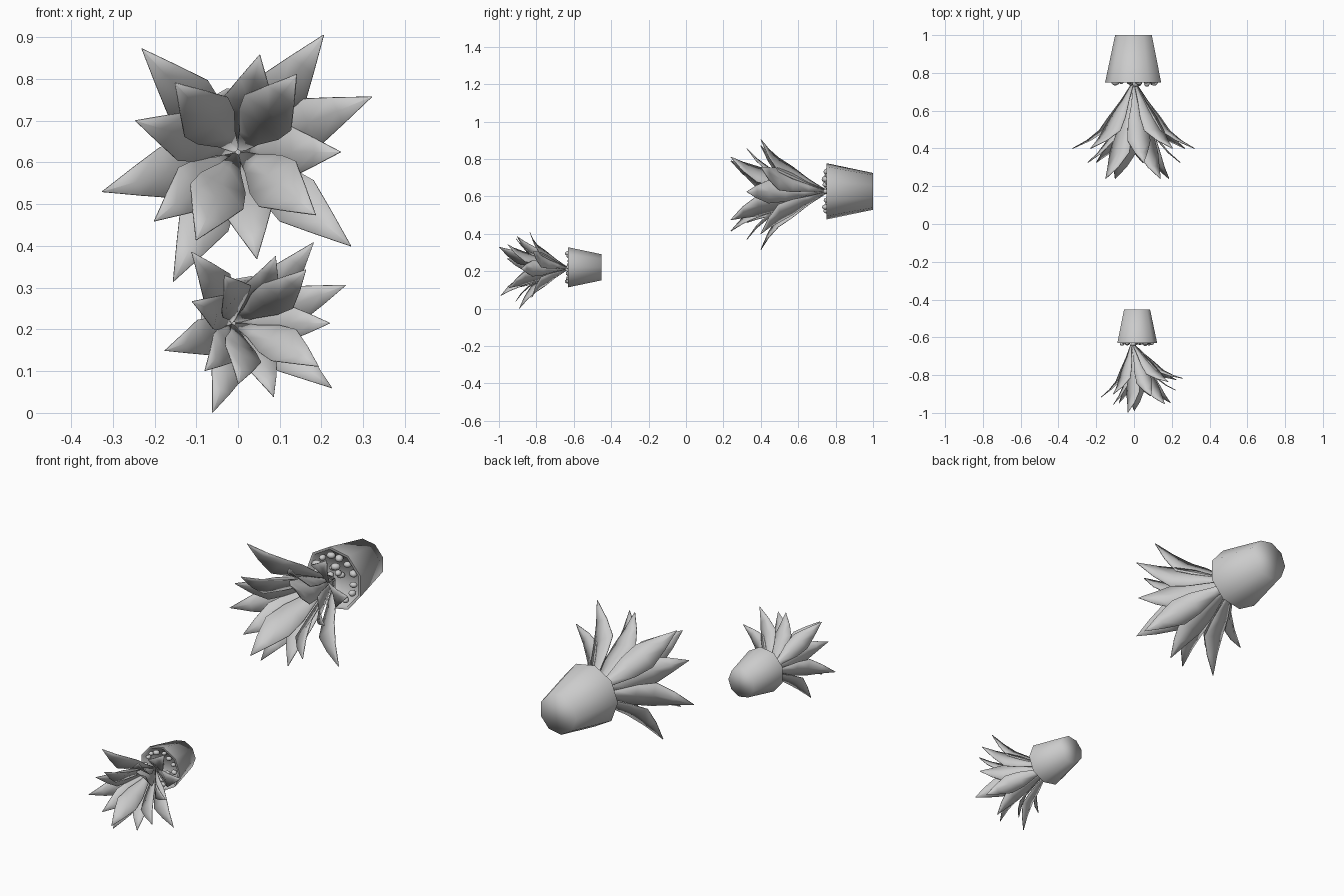
import bpy, bmesh, math, random
from mathutils import Vector, Matrix

if "Cube" in bpy.data.objects:
    bpy.data.objects.remove(bpy.data.objects["Cube"])

random.seed(4)

# outer, middle and inner leaf rings: reach, half width, (x, z) tip offsets from the stem axis
RINGS = [
    (0.345, 0.064, [(-0.23, 0.247), (0.205, 0.28), (0.32, 0.132),
                    (0.27, -0.225), (-0.155, -0.31), (-0.325, -0.095)]),
    (0.42, 0.062, [(0.052, 0.232), (0.245, 0.0), (0.045, -0.255),
                   (-0.2, -0.165), (-0.245, 0.075)]),
    (0.505, 0.070, [(0.14, 0.185), (-0.15, 0.165), (0.185, -0.15), (-0.1, -0.21)]),
]
# leaf outline: fraction of radius, fraction of reach, fraction of half width
OUTLINE = [(0.03, 0.0, 0.1), (0.2, 0.26, 0.4), (0.38, 0.5, 0.85),
           (0.53, 0.71, 1.0), (0.75, 0.87, 0.55), (1.0, 1.0, 0.01)]


def finish(bm, name, matrix, angle=40):
    bmesh.ops.recalc_face_normals(bm, faces=bm.faces)
    me = bpy.data.meshes.new(name)
    bm.to_mesh(me)
    bm.free()
    ob = bpy.data.objects.new(name, me)
    bpy.context.collection.objects.link(ob)
    ob.matrix_world = matrix
    bpy.ops.object.select_all(action='DESELECT')
    bpy.context.view_layer.objects.active = ob
    ob.select_set(True)
    bpy.ops.object.shade_smooth_by_angle(angle=math.radians(angle))
    return ob


def pot(name, matrix, start):
    # nine-sided tapered shell with a soil floor; local origin is the rim centre
    bm = bmesh.new()
    n = 9
    profile = [(0.10, 0.25), (0.153, 0.0), (0.140, 0.0), (0.132, 0.035)]
    rings = []
    for r, y in profile:
        rings.append([bm.verts.new((r * math.cos(start + i * math.tau / n), y,
                                    r * math.sin(start + i * math.tau / n)))
                      for i in range(n)])
    for a, b in zip(rings, rings[1:]):
        for i in range(n):
            j = (i + 1) % n
            bm.faces.new((a[i], a[j], b[j], b[i]))
    bm.faces.new(rings[0])
    bm.faces.new(rings[-1])
    finish(bm, name, matrix, 89)


def pebbles(name, matrix):
    # stones heaped around the rim, a few near the stem
    bm = bmesh.new()
    spots = [(0.108, i * math.tau / 14) for i in range(14)]
    spots += [(random.uniform(0.02, 0.08), random.uniform(0, math.tau)) for _ in range(6)]
    for r, a in spots:
        m = Matrix.Translation((r * math.cos(a), random.uniform(-0.006, 0.014),
                                r * math.sin(a)))
        m = m @ Matrix.Rotation(random.uniform(0, 3), 4, 'Z')
        m = m @ Matrix.Diagonal((1.2, 1.0, 0.9, 1))
        bmesh.ops.create_icosphere(bm, subdivisions=2,
                                   radius=random.uniform(0.014, 0.02), matrix=m)
    finish(bm, name, matrix)


def leaves(name, matrix):
    # each leaf is a slightly cupped blade three vertices wide
    bm = bmesh.new()
    for reach, half, tips in RINGS:
        for tx, tz in tips:
            radius = math.hypot(tx, tz)
            out = Vector((tx, 0, tz)) / radius
            side = Vector((-out.z, 0, out.x))
            cup = Vector((0, -0.75, 0)) - out * 0.65
            rows = []
            for fr, fd, fw in OUTLINE:
                mid = out * radius * fr + Vector((0, -reach * fd, 0))
                w = half * fw
                rows.append([bm.verts.new(mid + side * w * s + cup * w * 0.12 * abs(s))
                             for s in (-1, 0, 1)])
            for a, b in zip(rows, rows[1:]):
                for i in range(2):
                    bm.faces.new((a[i], a[i + 1], b[i + 1], b[i]))
    ob = finish(bm, name, matrix)
    mod = ob.modifiers.new("thickness", 'SOLIDIFY')
    mod.thickness = 0.004
    mod.offset = 0


def potted_plant(name, pot_at, plant_at, pot_scale, plant_scale, turn, start):
    place = Matrix.Translation(pot_at) @ Matrix.Scale(pot_scale, 4)
    pot(name + "_pot", place, start)
    pebbles(name + "_pebbles", place)
    leaves(name + "_leaves", Matrix.Translation(plant_at)
           @ Matrix.Rotation(turn, 4, 'Z') @ Matrix.Scale(plant_scale, 4))


# large plant at the back, small one in front
potted_plant("large", (0, 0.75, 0.627), (0, 0.745, 0.625), 1.0, 1.0, 0, math.pi)
potted_plant("small", (0.014, -0.63, 0.221), (-0.01, -0.635, 0.215),
             0.71, 0.69, math.radians(13), 0)
